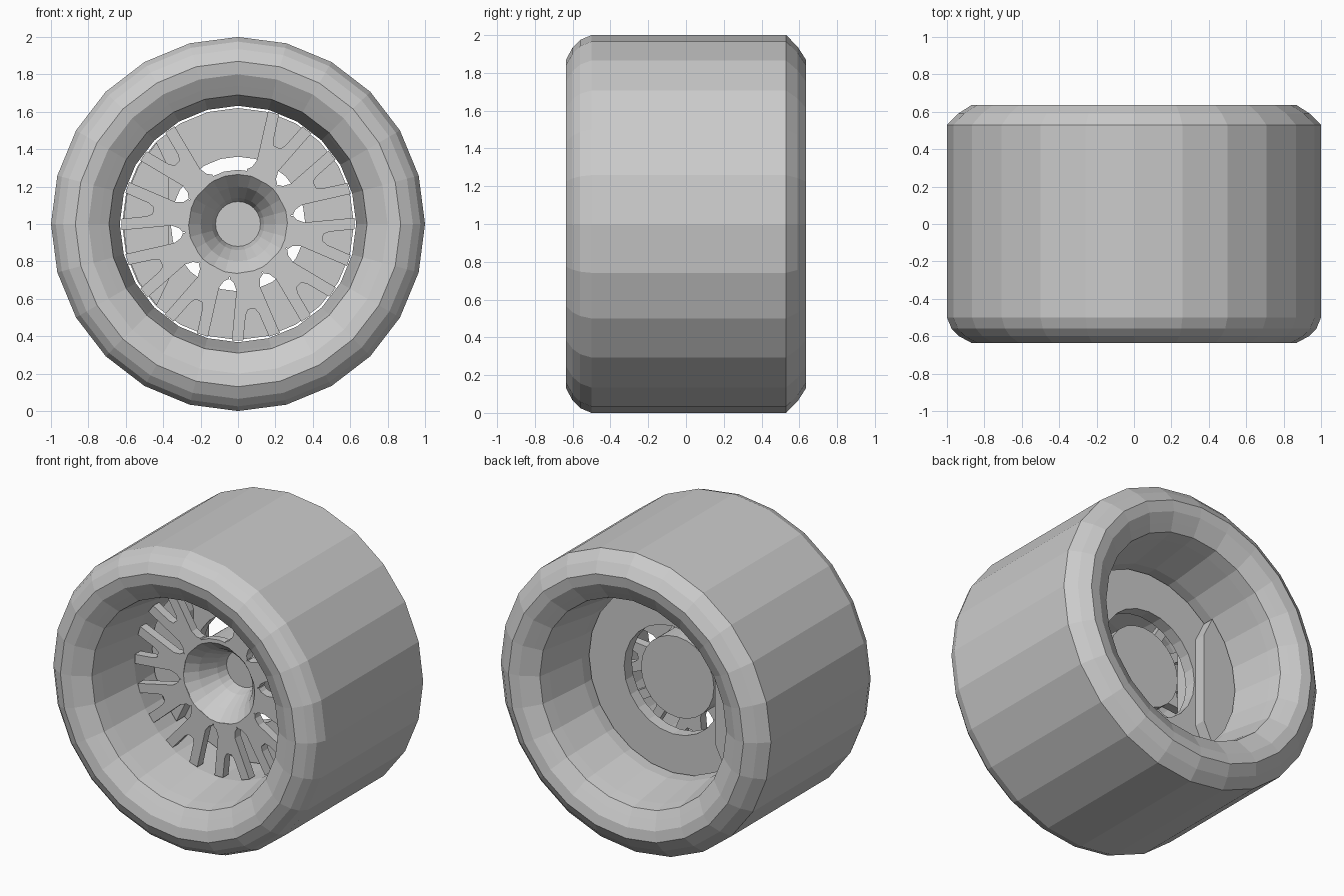
import bpy, bmesh
from math import cos, sin, pi, radians

if "Cube" in bpy.data.objects:
    bpy.data.objects.remove(bpy.data.objects["Cube"])

SIDES = 24
AXLE = 1.0

grey = bpy.data.materials.new("plain_grey")
grey.use_nodes = True
COLOUR = (0.6, 0.6, 0.6, 1)
grey.diffuse_color = COLOUR
grey.node_tree.nodes["Principled BSDF"].inputs["Base Color"].default_value = COLOUR


def finish(bm, name):
    bmesh.ops.recalc_face_normals(bm, faces=bm.faces)
    mesh = bpy.data.meshes.new(name)
    bm.to_mesh(mesh)
    bm.free()
    mesh.materials.append(grey)
    obj = bpy.data.objects.new(name, mesh)
    obj.location.z = AXLE
    bpy.context.collection.objects.link(obj)
    return obj


def lathe(name, profile, closed=True):
    """Spin (radius, y) points around the axle; open profiles are capped."""
    bm = bmesh.new()
    rings = []
    for r, y in profile:
        rings.append([bm.verts.new((r * cos(2 * pi * i / SIDES), y, r * sin(2 * pi * i / SIDES)))
                      for i in range(SIDES)])
    pairs = list(zip(rings, rings[1:]))
    if closed:
        pairs.append((rings[-1], rings[0]))
    else:
        bm.faces.new(rings[0])
        bm.faces.new(rings[-1])
    for a, b in pairs:
        for i in range(SIDES):
            j = (i + 1) % SIDES
            bm.faces.new((a[i], a[j], b[j], b[i]))
    return finish(bm, name)


def add_slab(bm, outline, y0, y1):
    """Extrude an (x, z) outline from y0 to y1."""
    front = [bm.verts.new((x, y0, z)) for x, z in outline]
    back = [bm.verts.new((x, y1, z)) for x, z in outline]
    bm.faces.new(front)
    bm.faces.new(back[::-1])
    for i in range(len(outline)):
        j = (i + 1) % len(outline)
        bm.faces.new((front[i], back[i], back[j], front[j]))


# Tyre with a rounded shoulder at the front and a chamfered one at the back
lathe("tyre", [(0.74, -0.59), (0.8, -0.625), (0.87, -0.635), (0.935, -0.6), (0.975, -0.56),
               (1.0, -0.5), (1.0, 0.53), (0.94, 0.59), (0.87, 0.635), (0.8, 0.625),
               (0.74, 0.59), (0.71, 0.5), (0.71, -0.5)])

# Rim barrel, open at both ends and narrowing to the middle
lathe("rim_barrel", [(0.74, -0.59), (0.69, -0.56), (0.675, -0.48), (0.632, -0.2),
                     (0.632, 0.2), (0.675, 0.48), (0.69, 0.56), (0.74, 0.59),
                     (0.72, 0.45), (0.72, -0.45)])

# Hub with a funnel at the front and a flat cap at the back
lathe("hub", [(0.12, 0.05), (0.14, -0.02), (0.2, -0.13), (0.265, -0.2), (0.29, -0.2),
              (0.29, -0.15), (0.27, -0.13), (0.27, 0.09)], closed=False)

# Split spokes, with one position left empty at the top
half = [(0.26, 0.08), (0.285, 0.09), (0.305, 0.072), (0.35, 0.064), (0.61, 0.13),
        (0.62, 0.07), (0.49, 0.036), (0.46, 0.018)]
spoke = half + [(u, -v) for u, v in reversed(half)]
bm = bmesh.new()
for k in range(10):
    if k == 2:
        continue
    a = radians(27 + 36 * k)
    add_slab(bm, [(u * cos(a) - v * sin(a), u * sin(a) + v * cos(a)) for u, v in spoke],
             -0.2, -0.14)
finish(bm, "spokes")

# Brake disc
lathe("brake_disc", [(0.36, 0.06), (0.62, 0.06), (0.62, 0.14), (0.36, 0.14)])

# Brake caliper: a circle segment clamped over the disc edge
arc = [(0.615 * cos(radians(a)), 0.615 * sin(radians(a))) for a in range(135, 226, 15)]
bm = bmesh.new()
add_slab(bm, arc + [(-0.37, -0.3), (-0.37, 0.3)], -0.03, 0.22)
finish(bm, "brake_caliper")
